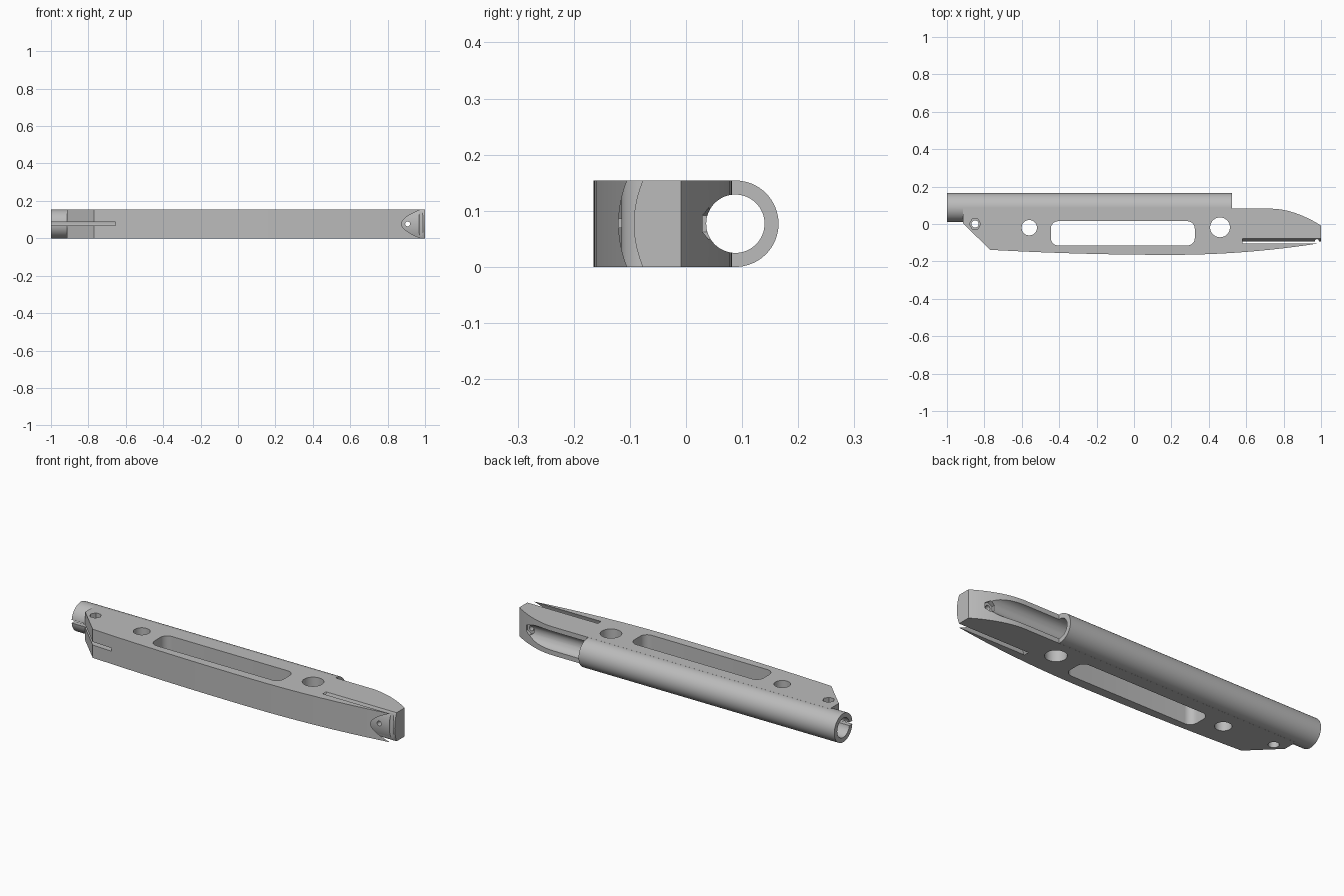
import bpy, bmesh, math

cube = bpy.data.objects.get("Cube")
if cube:
    bpy.data.objects.remove(cube, do_unlink=True)

H = 0.154                 # body thickness
MID = H / 2
TUBE_Y = 0.088            # tube axis position

grey = bpy.data.materials.new("light_grey")
grey.use_nodes = True
grey.diffuse_color = (0.5, 0.5, 0.5, 1)
grey.node_tree.nodes["Principled BSDF"].inputs["Base Color"].default_value = (0.5, 0.5, 0.5, 1)


def prism(name, pts, axis, a, b):
    """Extrude a 2D outline along an axis from a to b."""
    place = {"X": lambda u, v, t: (t, u, v),
             "Y": lambda u, v, t: (u, t, v),
             "Z": lambda u, v, t: (u, v, t)}[axis]
    bm = bmesh.new()
    low = [bm.verts.new(place(u, v, a)) for u, v in pts]
    high = [bm.verts.new(place(u, v, b)) for u, v in pts]
    bm.faces.new(low)
    bm.faces.new(high)
    n = len(pts)
    for i in range(n):
        j = (i + 1) % n
        bm.faces.new((low[i], low[j], high[j], high[i]))
    bmesh.ops.recalc_face_normals(bm, faces=bm.faces)
    mesh = bpy.data.meshes.new(name)
    bm.to_mesh(mesh)
    bm.free()
    mesh.materials.append(grey)
    obj = bpy.data.objects.new(name, mesh)
    bpy.context.collection.objects.link(obj)
    return obj


def circle(cx, cy, r, n=48, turn=0.0):
    return [(cx + r * math.cos(turn + math.tau * i / n),
             cy + r * math.sin(turn + math.tau * i / n)) for i in range(n)]


def rounded_rect(x0, x1, y0, y1, r, n=8):
    pts = []
    corners = [(x1 - r, y1 - r), (x0 + r, y1 - r), (x0 + r, y0 + r), (x1 - r, y0 + r)]
    for k, (cx, cy) in enumerate(corners):
        for i in range(n + 1):
            a = math.pi / 2 * (k + i / n)
            pts.append((cx + r * math.cos(a), cy + r * math.sin(a)))
    return pts


def combine(target, other, operation="DIFFERENCE"):
    other.hide_render = True
    mod = target.modifiers.new(other.name, "BOOLEAN")
    mod.object = other
    mod.operation = operation
    mod.solver = "EXACT"
    bpy.ops.object.select_all(action="DESELECT")
    bpy.context.view_layer.objects.active = target
    target.select_set(True)
    bpy.ops.object.modifier_apply(modifier=mod.name)
    bpy.data.objects.remove(other, do_unlink=True)


# Flat body with a gently bowed front edge and a sloping nose
def bow(x):
    return -0.165 + (0.0986 if x > 0.2 else 0.0287) * (x - 0.2) ** 2


outline = [(-0.915, 0.082), (-0.915, 0.005)]
outline += [(x, bow(x)) for x in (-0.77 + 1.75 * i / 28 for i in range(29))]
outline += [(1.0, -0.1), (1.0, -0.009)]
outline += [(1.0 - 0.27 * t, -0.009 + 0.091 * math.sin(math.pi / 2 * t) ** 0.9)
            for t in (i / 10 for i in range(1, 11))]
body = prism("handle_body", outline, "Z", 0, H)

# Round tube along the back edge
combine(body, prism("tube", circle(TUBE_Y, MID, MID, 64), "X", -1, 0.525), "UNION")
combine(body, prism("bore", circle(TUBE_Y, MID, 0.052, 64), "X", -1.1, 1.1))

# Openings through the thickness
combine(body, prism("window", rounded_rect(-0.445, 0.325, -0.115, 0.015, 0.04), "Z", -0.1, 0.3))
for x, y, r in ((-0.56, -0.02, 0.041), (0.46, -0.018, 0.053), (-0.85, 0.0, 0.019)):
    combine(body, prism("hole", circle(x, y, r), "Z", -0.1, 0.3))

# Clamp: hexagonal nut pocket above, round screw head pocket below, slit between
combine(body, prism("nut_pocket", circle(-0.85, 0, 0.03, 6), "Z", H - 0.03, 0.3))
combine(body, prism("head_pocket", circle(-0.85, 0, 0.026), "Z", -0.1, 0.03))
combine(body, prism("clamp_slit", [(-1.1, 0.069), (-0.655, 0.069), (-0.655, 0.086),
                                   (-1.1, 0.086)], "Y", -0.3, TUBE_Y))

# Arched slot separating the thin spring jaw from the nose
steps = [-0.2 + 1.4 * i / 28 for i in range(29)]


def arch(edge, depth):
    return [(edge - depth * (1 - (2 * s - 1) ** 2), s * H) for s in steps]


slot = arch(-0.077, 0.016) + arch(-0.105, 0.015)[::-1]
combine(body, prism("jaw_slot", slot, "X", 0.58, 1.1))

# Groove and screw hole in the nose, with a nut pocket opening into the channel
combine(body, prism("nose_groove", circle(0.978, -0.092, 0.011, 16), "Z", -0.1, 0.3))
combine(body, prism("nose_hole", circle(0.907, MID, 0.013, 32), "Y", -0.3, 0.1))
combine(body, prism("nose_nut_pocket", circle(0.907, MID, 0.029, 6, math.pi / 6), "Y", 0.02, 0.2))

bpy.ops.object.select_all(action="DESELECT")
bpy.context.view_layer.objects.active = body
body.select_set(True)
bpy.ops.object.shade_smooth_by_angle(angle=math.radians(25))
